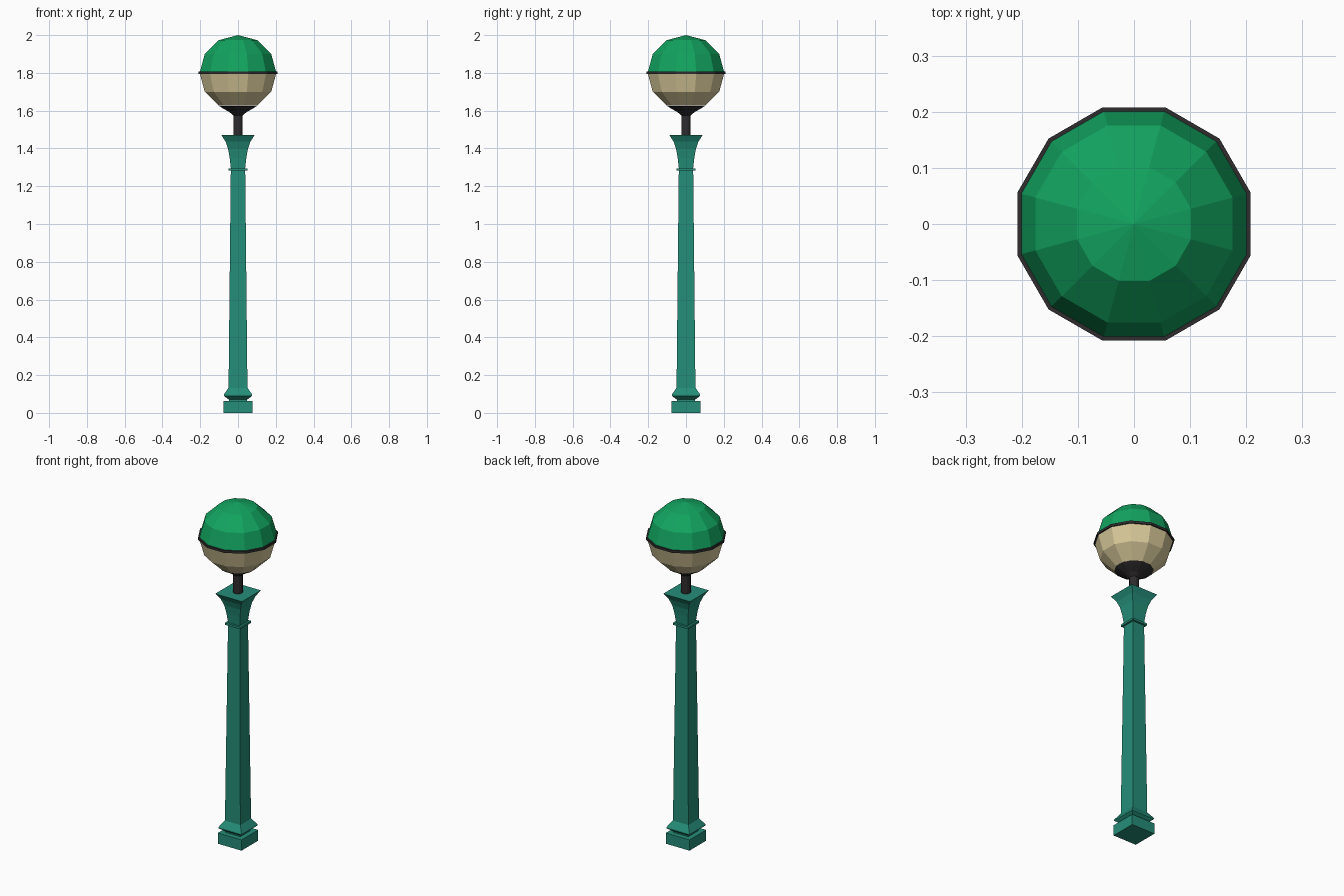
import bpy, bmesh, math

if "Cube" in bpy.data.objects:
    bpy.data.objects.remove(bpy.data.objects["Cube"])


def material(name, rgb):
    m = bpy.data.materials.new(name)
    m.diffuse_color = (*rgb, 1)
    m.use_nodes = True
    m.node_tree.nodes["Principled BSDF"].inputs["Base Color"].default_value = m.diffuse_color
    return m


teal = material("teal paint", (0.018, 0.27, 0.19))
green = material("green shade", (0.006, 0.37, 0.115))
cream = material("cream glass", (0.68, 0.58, 0.32))
black = material("dark metal", (0.028, 0.025, 0.027))


def lathe(name, profile, sides, mat):
    """Flat-sided solid from (half width, z) pairs; flats face the axes."""
    bm = bmesh.new()
    rings = []
    for w, z in profile:
        r = w / math.cos(math.pi / sides)
        if w == 0:
            rings.append([bm.verts.new((0, 0, z))])
        else:
            angles = [(i + 0.5) * 2 * math.pi / sides for i in range(sides)]
            rings.append([bm.verts.new((r * math.cos(a), r * math.sin(a), z)) for a in angles])
    for lo, hi in zip(rings, rings[1:]):
        for i in range(sides):
            j = (i + 1) % sides
            if len(lo) == 1:
                bm.faces.new((lo[0], hi[j], hi[i]))
            elif len(hi) == 1:
                bm.faces.new((lo[i], lo[j], hi[0]))
            else:
                bm.faces.new((lo[i], lo[j], hi[j], hi[i]))
    for ring in (rings[0], rings[-1]):
        if len(ring) > 1:
            bm.faces.new(ring)
    bmesh.ops.recalc_face_normals(bm, faces=bm.faces)
    me = bpy.data.meshes.new(name)
    bm.to_mesh(me)
    bm.free()
    me.materials.append(mat)
    ob = bpy.data.objects.new(name, me)
    bpy.context.collection.objects.link(ob)
    return ob


# Square post: plinth, base moulding and tapered shaft, collar, flared capital
lathe("plinth", [(0.077, 0), (0.077, 0.063)], 4, teal)
lathe("post_shaft", [(0.048, 0.06), (0.048, 0.07), (0.075, 0.09), (0.075, 0.097),
                     (0.05, 0.133), (0.038, 1.30)], 4, teal)
lathe("collar", [(0.05, 1.283), (0.05, 1.295)], 4, teal)
lathe("capital", [(0.038, 1.295), (0.044, 1.35), (0.053, 1.40),
                  (0.066, 1.436), (0.087, 1.47)], 4, teal)

# Dark stem with flared cup under the globe
lathe("lamp_stem", [(0.025, 1.46), (0.025, 1.575), (0.045, 1.592),
                    (0.08, 1.612), (0.102, 1.626)], 12, black)

# Globe: cream lower half, green upper half, dark band between
R, H, C = 0.203, 0.2, 1.8


def arc(degrees):
    return [(R * math.cos(math.radians(d)) if abs(d) < 90 else 0,
             C + H * math.sin(math.radians(d))) for d in degrees]


lathe("globe_lower", arc((-60, -30, 0)), 12, cream)
lathe("globe_upper", arc((0, 30, 60, 90)), 12, green)
lathe("globe_band", [(0.208, 1.794), (0.208, 1.808)], 12, black)
